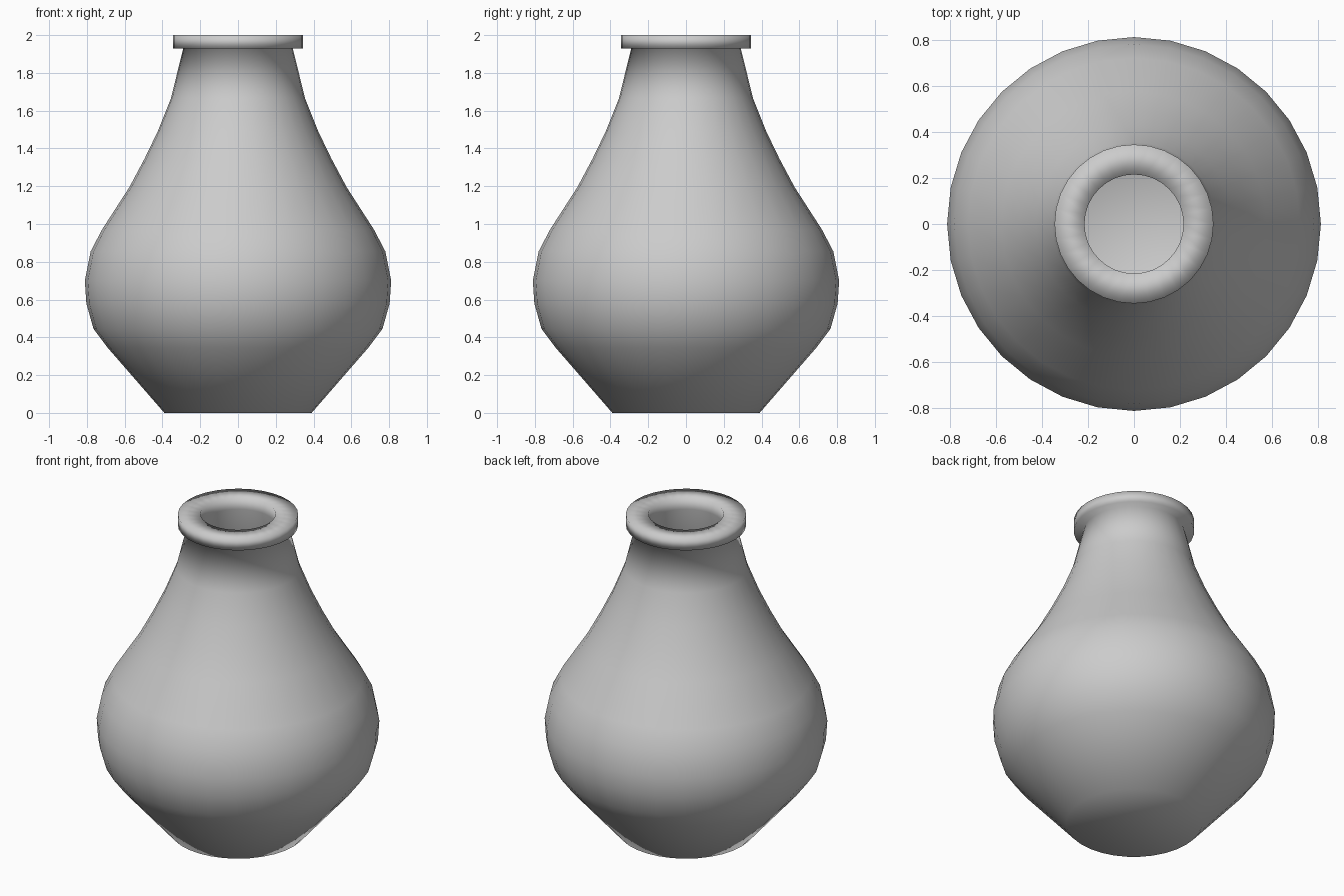
import bpy, bmesh
from math import sin, cos, pi

if "Cube" in bpy.data.objects:
    bpy.data.objects.remove(bpy.data.objects["Cube"])

SIDES = 32
WALL = 0.075

# Outer silhouette (radius, height) from the foot to the neck
outer = [(0.39, 0.0), (0.69, 0.345), (0.765, 0.445), (0.803, 0.58), (0.811, 0.70),
         (0.78, 0.855), (0.72, 0.97), (0.575, 1.195), (0.495, 1.345),
         (0.425, 1.49), (0.355, 1.665), (0.29, 1.93)]
# Overhanging lip with flat top
lip = [(0.345, 1.93), (0.345, 2.0), (0.215, 2.0)]
# Hollow inside follows the outer wall down to the floor
inner = [(r - WALL, z) for r, z in reversed(outer[1:])] + [(0.37, 0.08)]

bm = bmesh.new()
rings = [[bm.verts.new((r * cos(2 * pi * i / SIDES), r * sin(2 * pi * i / SIDES), z))
          for i in range(SIDES)] for r, z in outer + lip + inner]
for a, b in zip(rings, rings[1:]):
    for i in range(SIDES):
        j = (i + 1) % SIDES
        bm.faces.new((a[i], a[j], b[j], b[i]))

# Foot and inner floor
bm.faces.new(rings[0][::-1])
bm.faces.new(rings[-1])
bmesh.ops.recalc_face_normals(bm, faces=bm.faces)
for f in bm.faces:
    f.smooth = True

mesh = bpy.data.meshes.new("vase")
bm.to_mesh(mesh)
bm.free()
bpy.context.collection.objects.link(bpy.data.objects.new("vase", mesh))
